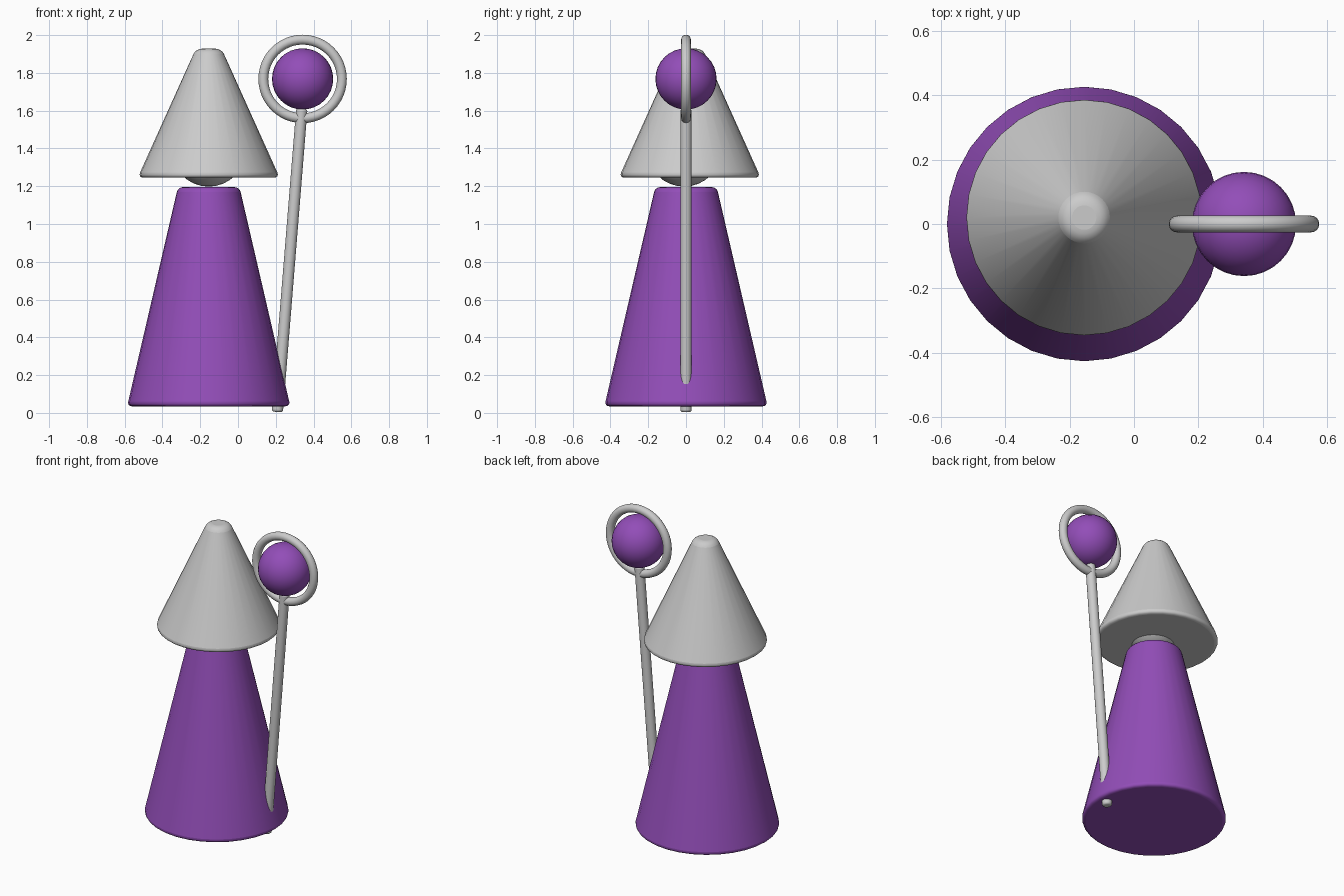
import bpy, math
from mathutils import Vector

if "Cube" in bpy.data.objects:
    bpy.data.objects.remove(bpy.data.objects["Cube"])

purple = bpy.data.materials.new("purple")
purple.diffuse_color = (0.29, 0.075, 0.48, 1)
purple.use_nodes = True
purple.node_tree.nodes["Principled BSDF"].inputs["Base Color"].default_value = purple.diffuse_color


def finish(name, mat=None, bevel=0, segments=4):
    ob = bpy.context.object
    ob.name = name
    if bevel:
        mod = ob.modifiers.new("rounded_rims", 'BEVEL')
        mod.width = bevel
        mod.segments = segments
        mod.limit_method = 'ANGLE'
        mod.angle_limit = math.radians(40)
    if mat:
        ob.data.materials.append(mat)
    bpy.ops.object.shade_smooth_by_angle(angle=math.radians(40))
    return ob


def cone(name, x, y, z0, z1, r0, r1, bevel, mat=None):
    bpy.ops.mesh.primitive_cone_add(vertices=32, radius1=r0, radius2=r1,
                                    depth=z1 - z0, location=(x, y, (z0 + z1) / 2))
    return finish(name, mat, bevel)


def sphere(name, loc, r, mat=None):
    bpy.ops.mesh.primitive_uv_sphere_add(segments=32, ring_count=16, radius=r, location=loc)
    return finish(name, mat)


# Robe, head and pointed hat
cone("robe", -0.155, 0, 0.035, 1.195, 0.432, 0.163, 0.025, purple)
sphere("head", (-0.155, -0.01, 1.395), 0.197)
cone("hat", -0.155, 0.02, 1.245, 1.928, 0.376, 0.068, 0.03)

# Leaning staff, partly sunk into the robe
bottom, top = Vector((0.208, 0, 0.005)), Vector((0.338, 0, 1.61))
axis = top - bottom
bpy.ops.mesh.primitive_cylinder_add(vertices=24, radius=0.03, depth=axis.length,
                                    location=(bottom + top) / 2,
                                    rotation=axis.to_track_quat('Z', 'Y').to_euler())
finish("staff", bevel=0.012, segments=3)

# Orb held inside a ring at the top of the staff
orb = (0.342, 0, 1.768)
sphere("orb", orb, 0.162, purple)
bpy.ops.mesh.primitive_torus_add(major_segments=48, minor_segments=16,
                                 major_radius=0.208, minor_radius=0.026,
                                 location=orb, rotation=(math.pi / 2, 0, 0))
finish("orb_ring")
